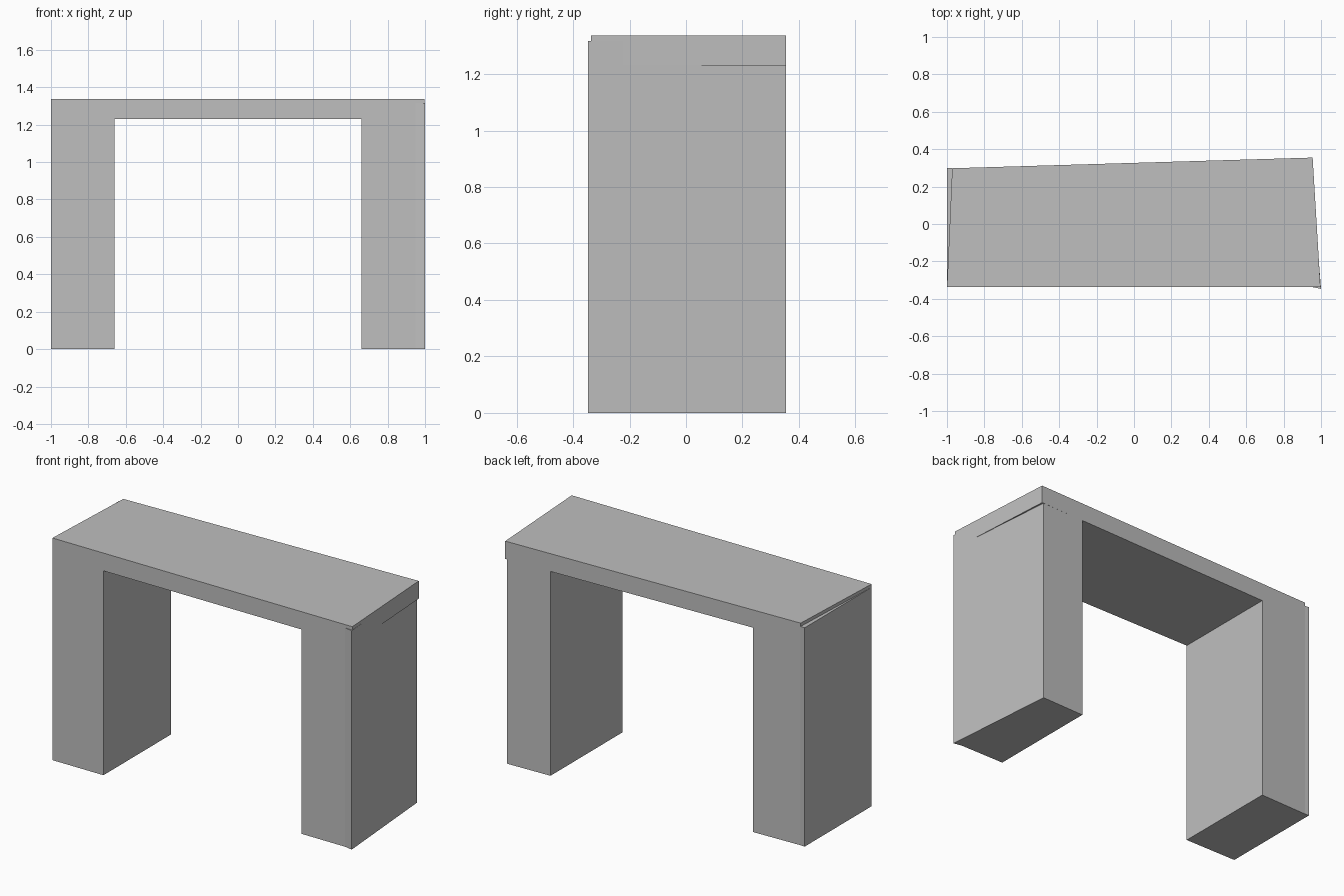
import bpy
import bmesh

cube = bpy.data.objects.get("Cube")
if cube:
    bpy.data.objects.remove(cube, do_unlink=True)

# One plain grey for the whole model
grey = bpy.data.materials.new("plain grey")
grey.use_nodes = True
colour = (0.52, 0.52, 0.52, 1)
grey.diffuse_color = colour
grey.node_tree.nodes["Principled BSDF"].inputs["Base Color"].default_value = colour


def prism(name, outline, bottom, top):
    """Extrude a counter-clockwise footprint between two heights."""
    bm = bmesh.new()
    base = bm.faces.new([bm.verts.new((x, y, bottom)) for x, y in outline])
    side = bmesh.ops.extrude_face_region(bm, geom=[base])["geom"]
    raised = [v for v in side if isinstance(v, bmesh.types.BMVert)]
    bmesh.ops.translate(bm, verts=raised, vec=(0, 0, top - bottom))
    bmesh.ops.recalc_face_normals(bm, faces=bm.faces)
    mesh = bpy.data.meshes.new(name)
    bm.to_mesh(mesh)
    bm.free()
    mesh.materials.append(grey)
    obj = bpy.data.objects.new(name, mesh)
    bpy.context.collection.objects.link(obj)
    return obj


front = -0.337
underside, leg_top, slab_top = 1.23, 1.317, 1.337
inner = 0.66

# Top slab with a slanted back and slanted ends
prism("top_slab", [(-1, front), (0.997, front), (0.955, 0.355), (-0.972, 0.298)],
      underside, slab_top)

# Left leg, with its outer front corner pulled slightly forward
prism("left_leg", [(inner, front), (0.95, front), (1, -0.347), (0.944, 0.354), (inner, 0.346)],
      0, leg_top)

# Right leg, square at the outside and proud of the slab at the back
prism("right_leg", [(-1, front), (-inner, front), (-inner, 0.307), (-0.972, 0.298), (-1, 0.3)],
      0, leg_top)
